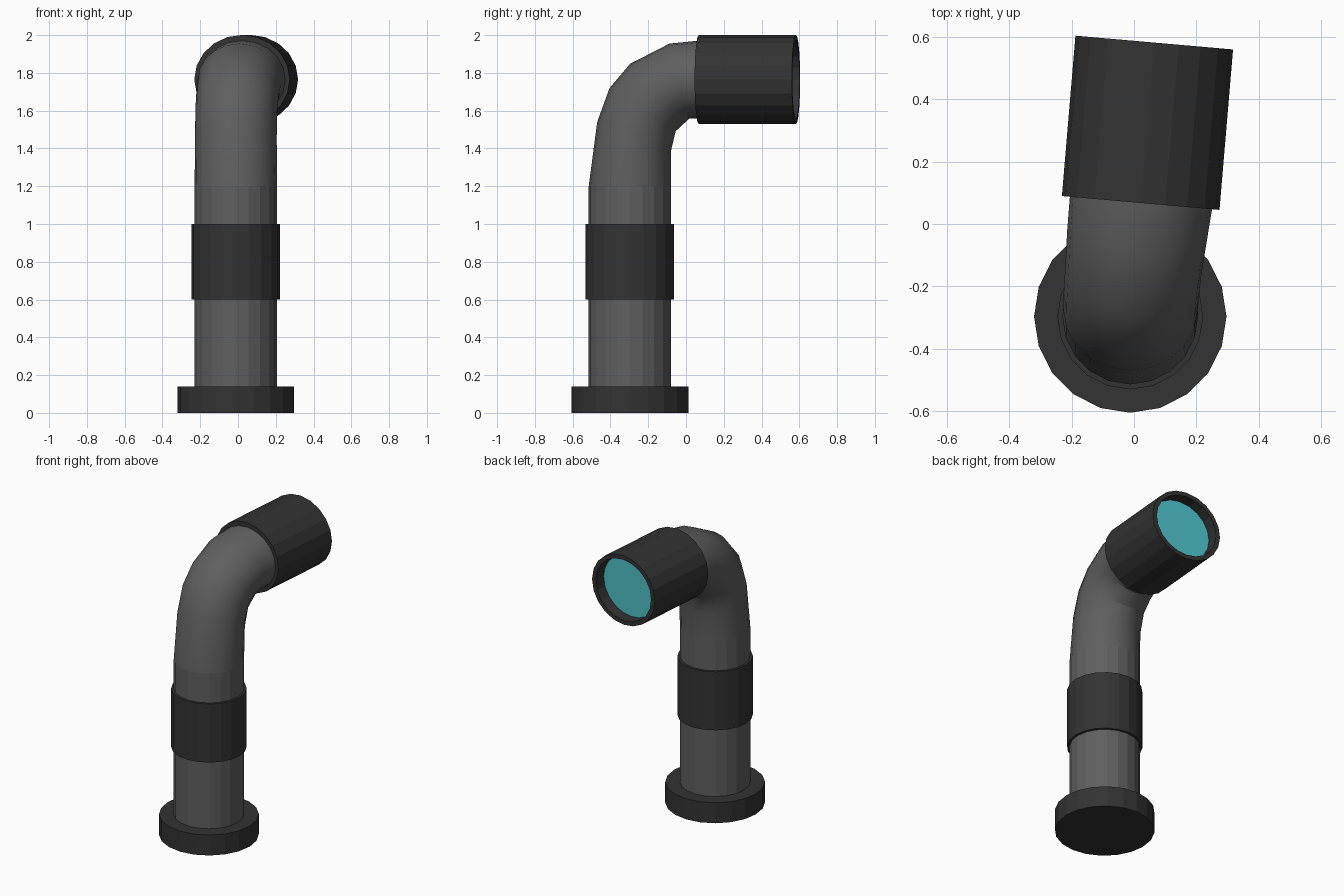
import bpy, bmesh
from math import radians, cos, sin, pi
from mathutils import Vector, Matrix

if "Cube" in bpy.data.objects:
    bpy.data.objects.remove(bpy.data.objects["Cube"])

SIDES = 20


def material(name, rgb):
    m = bpy.data.materials.new(name)
    m.diffuse_color = (*rgb, 1)
    m.use_nodes = True
    m.node_tree.nodes["Principled BSDF"].inputs["Base Color"].default_value = m.diffuse_color
    return m


GREY = material("pipe_grey", (0.115, 0.115, 0.115))
DARK = material("dark_trim", (0.033, 0.033, 0.033))
TEAL = material("teal_glass", (0.08, 0.54, 0.60))


def loft(name, rings, mat, cap_start=True, cap_end=True, smooth=False):
    """Skin elliptical rings given as (centre, pitch, yaw, half width, half depth)."""
    bm = bmesh.new()
    loops = []
    for centre, pitch, yaw, ru, rv in rings:
        turn = Matrix.Rotation(radians(-yaw), 3, 'Z')
        a = radians(pitch)
        u = turn @ Vector((1, 0, 0)) * ru
        v = turn @ Vector((0, cos(a), -sin(a))) * rv
        angles = [2 * pi * i / SIDES for i in range(SIDES)]
        loops.append([bm.verts.new(Vector(centre) + u * cos(t) + v * sin(t)) for t in angles])
    for lo, hi in zip(loops, loops[1:]):
        for i in range(SIDES):
            j = (i + 1) % SIDES
            bm.faces.new((lo[i], lo[j], hi[j], hi[i]))
    if cap_start:
        bm.faces.new(loops[0][::-1])
    if cap_end:
        bm.faces.new(loops[-1])
    mesh = bpy.data.meshes.new(name)
    bm.to_mesh(mesh)
    bm.free()
    mesh.materials.append(mat)
    obj = bpy.data.objects.new(name, mesh)
    bpy.context.collection.objects.link(obj)
    if smooth:
        bpy.ops.object.select_all(action='DESELECT')
        obj.select_set(True)
        bpy.context.view_layer.objects.active = obj
        bpy.ops.object.shade_smooth_by_angle(angle=radians(30))
    return obj


def upright(name, r, z0, z1, mat, **kw):
    """Vertical cylinder on the pipe's axis."""
    return loft(name, [((-0.012, -0.297, z), 0, 0, r, r) for z in (z0, z1)], mat, **kw)


# Base flange, straight pipe and collar
upright("base_flange", 0.309, 0, 0.14, DARK)
upright("straight_pipe", 0.218, 0.01, 1.2, GREY, cap_end=False)
upright("collar", 0.234, 0.6, 1.0, DARK)

# Curved elbow
loft("elbow", [
    ((-0.012, -0.297, 1.2), 0, 0, 0.218, 0.218),
    ((-0.011, -0.275, 1.463), 21.7, 1, 0.216, 0.210),
    ((-0.009, -0.230, 1.605), 33, 2, 0.217, 0.209),
    ((-0.002, -0.148, 1.695), 46, 3, 0.219, 0.213),
    ((0.010, -0.035, 1.757), 75, 4, 0.225, 0.205),
    ((0.025, 0.090, 1.765), 90, 5, 0.230, 0.208),
], GREY, cap_start=False, smooth=True)

# Head: a short sleeve with a recessed opening
START, END = Vector((0.0215, 0.0675, 1.765)), Vector((0.065, 0.5825, 1.765))


def head_ring(t, scale):
    return (START.lerp(END, t), 90, 5, 0.254 * scale, 0.236 * scale)


loft("head_sleeve", [head_ring(0, 1), head_ring(1, 1), head_ring(1, 0.88),
                     head_ring(0.8, 0.88)], DARK)

# Glass disc inside the opening
loft("lens", [head_ring(0.81, 0.87), head_ring(0.86, 0.87)], TEAL)
